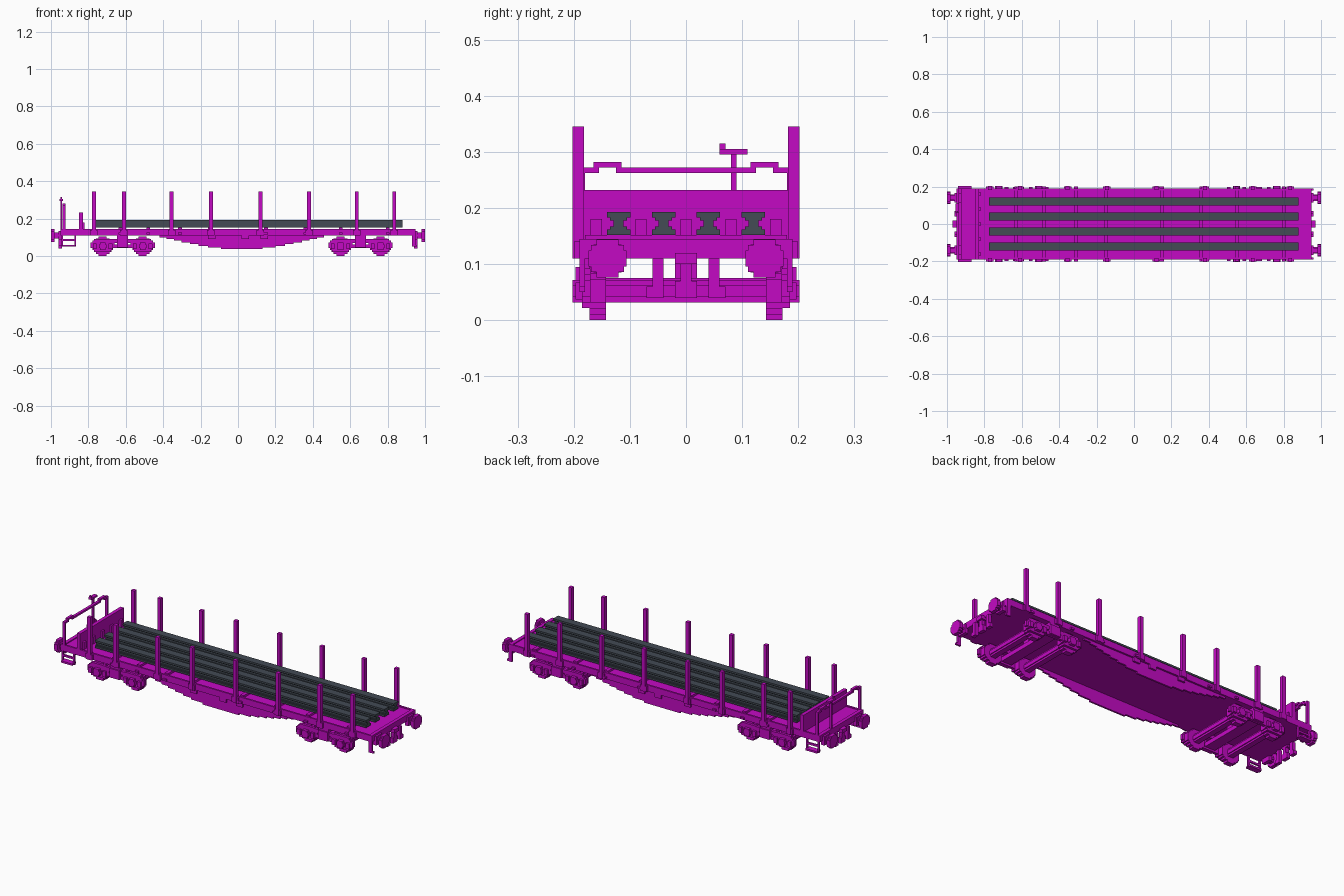
import bpy, bmesh, math

default_cube = bpy.data.objects.get("Cube")
if default_cube:
    bpy.data.objects.remove(default_cube, do_unlink=True)

# Main dimensions
THIN = 0.01
POST = 0.02
FLOOR = 0.11
DECK = 0.14
LOAD = 0.152
SIDE = 0.19
EDGE = 0.202
END = 0.94
WHEEL = 0.052
BUFFER = 0.034


def material(name, red, green, blue):
    colour = (red, green, blue, 1)
    mat = bpy.data.materials.new(name)
    mat.use_nodes = True
    mat.diffuse_color = colour
    mat.node_tree.nodes["Principled BSDF"].inputs["Base Color"].default_value = colour
    return mat


magenta = material("magenta paint", 0.55, 0.003, 0.55)
steel = material("dark steel", 0.056, 0.07, 0.09)


def around(centre, width):
    return centre - width / 2, centre + width / 2


def across(half):
    return -half, half


def build(name, boxes, mat=magenta, both_sides=False):
    """Join boxes, each given as x, y and z ranges, into one object."""
    bm = bmesh.new()
    for spans in boxes:
        for vert in bmesh.ops.create_cube(bm, size=1)["verts"]:
            vert.co = [max(span) if side > 0 else min(span)
                       for side, span in zip(vert.co, spans)]
    mesh = bpy.data.meshes.new(name)
    bm.to_mesh(mesh)
    bm.free()
    mesh.materials.append(mat)
    part = bpy.data.objects.new(name, mesh)
    bpy.context.collection.objects.link(part)
    if both_sides:
        mirror = part.modifiers.new("Mirror", "MIRROR")
        mirror.use_axis = (False, True, False)
        mirror.use_mirror_merge = False


def stepped_disc(centre, height, radius, thickness, axle_along_y=True):
    """Disc in the blocky style, made of rows of different width."""
    rows = round(2 * radius / THIN)
    step = 2 * radius / rows
    boxes = []
    for row in range(rows):
        bottom = row * step - radius
        chord = math.sqrt(radius ** 2 - (bottom + step / 2) ** 2)
        chord = max(step, round(2 * chord / step) * step / 2)
        width = around(centre, 2 * chord)
        level = (height + bottom, height + bottom + step)
        boxes.append((width, thickness, level) if axle_along_y
                     else (thickness, width, level))
    return boxes


# Deck, side sills and end beams
build("deck", [(across(END), across(SIDE - THIN), (FLOOR, DECK))])
build("side_sill", [(across(END - THIN), (SIDE - THIN, SIDE), (FLOOR, DECK + THIN / 2))],
      both_sides=True)
build("end_beams", [(around(x, POST), across(SIDE), (FLOOR, DECK + THIN / 2))
                    for x in across(END)])

# Cross battens with lashing hooks at their ends
battens = (-0.63, -0.48, -0.31, -0.15, 0.15, 0.36, 0.55, 0.8)
build("battens", [(around(x, POST), across(SIDE - THIN), (DECK, LOAD)) for x in battens])
build("lashing_hooks", [(around(x, POST), (SIDE, SIDE + THIN), around(DECK - POST, THIN))
                        for x in battens], both_sides=True)

# Stakes standing in pockets
stakes = (-0.77, -0.61, -0.355, -0.145, 0.12, 0.38, 0.635, 0.835)
build("stakes", [(around(x, POST), (EDGE - POST, EDGE), (FLOOR, 0.345)) for x in stakes],
      both_sides=True)
build("stake_pockets", [(around(x, 2 * POST), (SIDE, EDGE - THIN / 5), (FLOOR, DECK))
                        for x in stakes], both_sides=True)

# Load of four rails, narrow at the web and wide at foot and head
rail_height = 0.041
for number in range(4):
    centre = 0.08 * (number - 1.5)
    rail = []
    for width, inset in ((0.042, 0), (0.03, THIN), (0.018, THIN * 1.5)):
        if inset < THIN * 1.5:
            for level in (LOAD + inset, LOAD + rail_height - inset):
                rail.append(((-0.775, 0.88), around(centre, width),
                             (level, LOAD + rail_height / 2 + (level - LOAD - rail_height / 2) / 2)))
        else:
            rail.append(((-0.775, 0.88), around(centre, width),
                         (LOAD + inset, LOAD + rail_height - inset)))
    # keep only the outer flange thickness of foot and head
    rail = []
    for width, low, high in ((0.042, 0, THIN), (0.03, THIN, THIN * 1.5),
                             (0.018, THIN * 1.5, rail_height / 2)):
        for start, sign in ((LOAD, 1), (LOAD + rail_height, -1)):
            rail.append(((-0.775, 0.88), around(centre, width),
                         (start + sign * low, start + sign * high)))
    build(f"rail_{number + 1}", rail, steel)

# Belly plates stepping down towards the middle
belly = []
layers = 8
for layer in range(layers):
    half = 0.11 + 0.33 * (1 - layer / (layers - 1)) ** 0.8
    top = FLOOR - layer * THIN * 0.9
    belly.append((around(POST, 2 * half), (SIDE - POST, SIDE - THIN), (top - THIN, top)))
build("belly_plates", belly, both_sides=True)
build("belly_boxes", [(around(x, 2 * POST), (SIDE - THIN, SIDE), (FLOOR - POST, FLOOR))
                      for x in (-DECK, POST * 2, DECK)], both_sides=True)

# Bogies
for label, middle in (("left", 0.655), ("right", -0.617)):
    wheels, axles, frame = [], [], []
    frame_side = (SIDE - POST, SIDE - THIN / 2)
    spring_side = (SIDE - THIN, EDGE - THIN / 2)
    for axle in around(middle, 0.214):
        wheels += stepped_disc(axle, WHEEL, WHEEL, (0.143, 0.172))
        axles += stepped_disc(axle, WHEEL, POST, across(DECK + THIN))
        frame += stepped_disc(axle, WHEEL, POST, (SIDE - THIN, EDGE))
        # rounded frame end with a spring on each side of the axle box
        for step in range(3):
            frame.append((around(axle, 0.13 - step * POST), frame_side,
                          around(WHEEL + THIN / 2, POST * (step + 1.5))))
        for spring in around(axle, 0.084):
            frame.append((around(spring, POST), spring_side, around(WHEEL, 0.03)))
    frame += [(around(middle, DECK), frame_side, around(0.08, POST)),
              (around(middle, FLOOR), frame_side, around(WHEEL, POST)),
              (around(middle, 3 * POST), spring_side, around(0.07, 0.05)),
              (around(middle, 3 * POST), (DECK, SIDE), (0.09, FLOOR))]
    build(f"{label}_wheels", wheels, both_sides=True)
    build(f"{label}_axles", axles)
    build(f"{label}_bogie_frame", frame, both_sides=True)
    build(f"{label}_bolster", [(around(middle, 3 * POST), across(SIDE - THIN), (WHEEL, 0.075)),
                               (around(middle, 2 * POST), across(POST), (WHEEL, FLOOR))])

# Buffers, couplings and brake hoses
for label, sign in (("left", 1), ("right", -1)):
    tip = sign
    face = sign * (1 - POST)
    beam = sign * END
    front = beam + sign * POST
    buffers = stepped_disc(DECK, FLOOR, BUFFER, (face, tip), False)
    buffers += stepped_disc(DECK, FLOOR, BUFFER / 2, (beam, face), False)
    buffers.append(((beam, front), around(DECK, 0.05), around(FLOOR, 0.05)))
    build(f"{label}_buffers", buffers, both_sides=True)
    build(f"{label}_coupling", [((beam, front + sign * THIN), across(POST), (0.1, 0.12)),
                                ((beam, front), across(THIN), (0.04, FLOOR)),
                                ((beam, front), across(POST), (0.04, 0.07))])
    build(f"{label}_hoses", [((beam, front), (POST * 2, POST * 3), (0.04, FLOOR)),
                             ((beam, front), (POST * 2, 0.07), (0.04, 0.06))],
          both_sides=True)

# Lever at the open end
build("end_levers", [(around(END, POST), (SIDE - THIN, SIDE), (0.05, DECK)),
                     ((END, END + POST), (SIDE - THIN, SIDE), (0.05, 0.06))],
      both_sides=True)

# Headboard with braces
board = -0.84
build("headboard", [(around(board, POST), across(SIDE), (DECK, 0.232))])
build("headboard_braces", [((board, board + POST), around(y * POST * 4, POST), (DECK, 0.18))
                           for y in range(-2, 3)])

# Platform handrail with raised grips
rail_x = around(THIN - END, THIN * 1.5)
rail_z = 0.262
grip = around(DECK, 0.05)
low_level = (rail_z, rail_z + THIN)
build("handrail", [(rail_x, (SIDE - THIN, SIDE), (FLOOR, rail_z + THIN)),
                   (rail_x, (grip[1] - THIN, SIDE), low_level),
                   (rail_x, grip, (rail_z + THIN, rail_z + POST)),
                   (rail_x, (0, grip[0] + THIN), low_level)], both_sides=True)

# Hand brake with a crank
brake_x = around(-END - THIN / 2, THIN)
crank = 0.3
build("hand_brake", [(brake_x, around(0.085, THIN), (FLOOR, crank)),
                     (around(-END - THIN / 2, POST), around(0.085, 0.05), around(crank, THIN)),
                     (brake_x, (0.06, 0.07), (crank, crank + THIN * 1.5))])

# Entry steps hanging below the platform
step_x = around(-0.905, 0.07)
hangers = [(around(x, THIN), (SIDE - THIN, SIDE), (0.05, FLOOR)) for x in step_x]
build("entry_steps", hangers + [(step_x, (SIDE - POST, EDGE), around(0.055, THIN)),
                                (step_x, (SIDE - THIN, SIDE), around(0.085, THIN))],
      both_sides=True)
